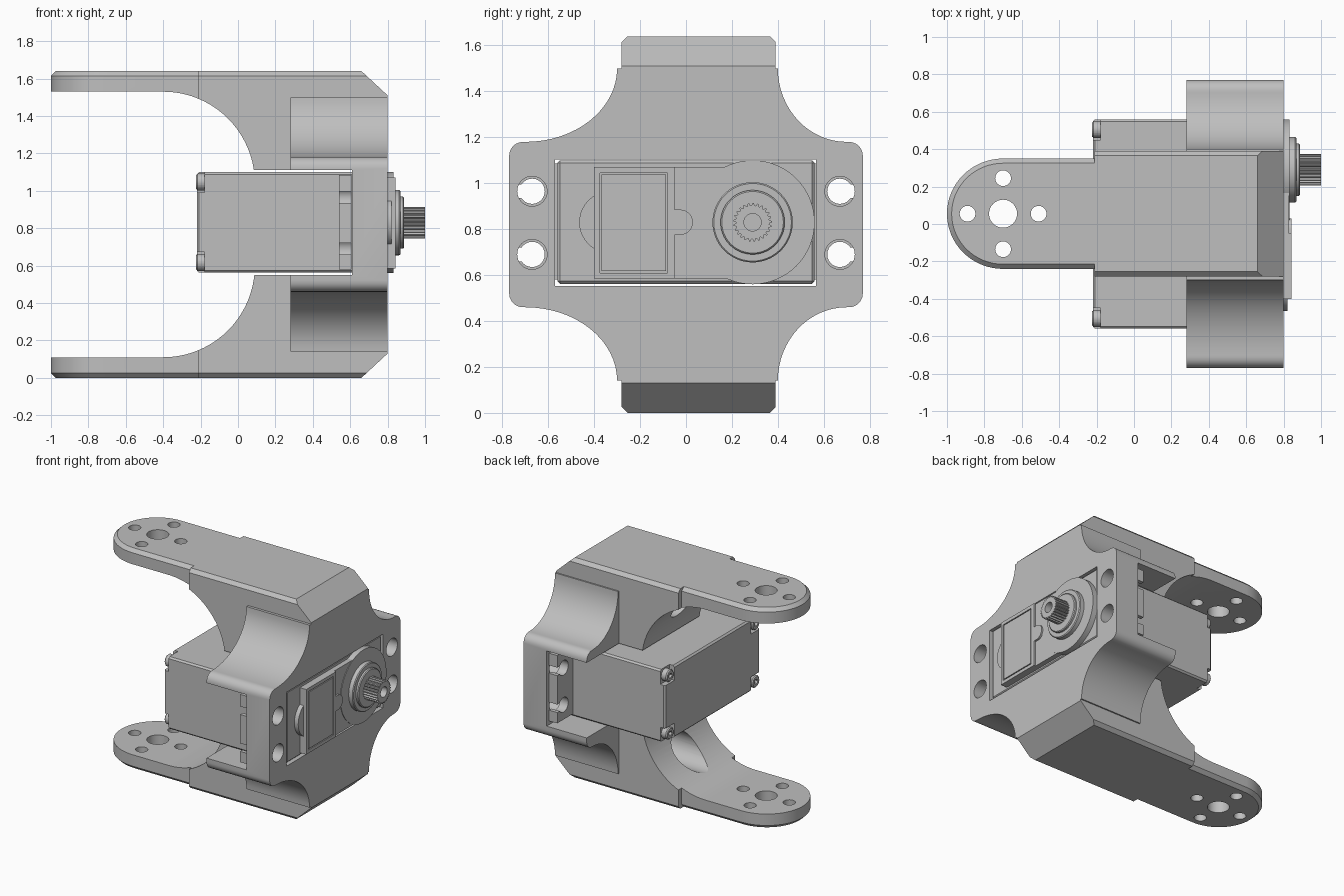
import bpy, bmesh, math
from mathutils import Vector

if "Cube" in bpy.data.objects:
    bpy.data.objects.remove(bpy.data.objects["Cube"], do_unlink=True)

GREY = (0.52, 0.52, 0.52, 1.0)
grey = bpy.data.materials.new("plain_grey")
grey.use_nodes = True
grey.diffuse_color = GREY
for node in grey.node_tree.nodes:
    if node.type == 'BSDF_PRINCIPLED':
        node.inputs["Base Color"].default_value = GREY

MID = 0.82       # height of the mirror plane
TOP = 2 * MID
ARM_Y = 0.055    # centre line of the arms
SHAFT_Y = 0.29   # centre line of the output shaft
parts = []


def arc(cx, cy, rx, ry, start, end, steps=16):
    angles = [math.radians(start + (end - start) * i / steps) for i in range(steps + 1)]
    return [(cx + rx * math.cos(a), cy + ry * math.sin(a)) for a in angles]


def circle(cx, cy, r, steps=40):
    return arc(cx, cy, r, r, 0, 360, steps)[:-1]


def rect(a0, a1, b0, b1):
    return [(a0, b0), (a1, b0), (a1, b1), (a0, b1)]


def prism(name, points, axis, lo, hi, bevel=0.0, rule=None):
    """Extrude a flat outline along an axis; bevel the edges chosen by the rule."""
    place = {'x': lambda p, d: (d, p[0], p[1]),
             'y': lambda p, d: (p[0], d, p[1]),
             'z': lambda p, d: (p[0], p[1], d)}[axis]
    bm = bmesh.new()
    face = bm.faces.new([bm.verts.new(place(p, lo)) for p in points])
    out = bmesh.ops.extrude_face_region(bm, geom=[face])
    new = [v for v in out["geom"] if isinstance(v, bmesh.types.BMVert)]
    bmesh.ops.translate(bm, verts=new, vec=Vector(place((0, 0), hi - lo)))
    bmesh.ops.recalc_face_normals(bm, faces=bm.faces)
    if bevel:
        edges = [e for e in bm.edges if rule is None or rule(e.verts[0].co, e.verts[1].co)]
        bmesh.ops.bevel(bm, geom=edges, offset=bevel, segments=1, affect='EDGES')
        bmesh.ops.recalc_face_normals(bm, faces=bm.faces)
    mesh = bpy.data.meshes.new(name)
    bm.to_mesh(mesh)
    bm.free()
    mesh.materials.append(grey)
    obj = bpy.data.objects.new(name, mesh)
    bpy.context.collection.objects.link(obj)
    parts.append(obj)
    return obj


def combine(obj, other, operation='DIFFERENCE'):
    """Boolean the other object into obj, then drop it."""
    mod = obj.modifiers.new("shape", 'BOOLEAN')
    mod.operation, mod.solver, mod.object = operation, 'EXACT', other
    bpy.context.view_layer.update()
    graph = bpy.context.evaluated_depsgraph_get()
    mesh = bpy.data.meshes.new_from_object(obj.evaluated_get(graph))
    obj.modifiers.clear()
    obj.data = mesh
    parts.remove(other)
    bpy.data.objects.remove(other, do_unlink=True)


def outer(a, b):
    return abs(a.z - b.z) < 1e-4 and (a.z < 1e-4 or a.z > TOP - 1e-4)


# Bracket core, with chamfered long edges
core = [(-0.21, 0), (0.66, 0), (0.8, 0.13), (0.8, TOP - 0.13), (0.66, TOP), (-0.21, TOP)]
bracket = prism("bracket", core, 'y', -0.28, 0.39, 0.025,
                lambda a, b: outer(a, b) and abs(a.y - b.y) < 1e-4)

# Side wings, swept into the core by concave curves
right = arc(0.70, 1.5, 0.30, 0.32, 180, 270) + arc(0.71, 1.12, 0.06, 0.06, 90, 0, 6)
left = arc(-0.70, 1.5, 0.40, 0.32, 0, -90) + arc(-0.71, 1.12, 0.06, 0.06, 90, 180, 6)


def flip(points):
    return [(y, TOP - z) for y, z in points]


wing = right + flip(right)[::-1] + flip(left) + left[::-1]
combine(bracket, prism("wings", wing, 'x', 0.28, 0.8), 'UNION')

# Rounded arms above and below
tongue = arc(-0.7, ARM_Y, 0.3, 0.295, 90, 270, 32) + [(-0.15, ARM_Y - 0.295), (-0.15, ARM_Y + 0.295)]
for lo, hi in ((0, 0.3), (TOP - 0.3, TOP)):
    combine(bracket, prism("arm", tongue, 'z', lo, hi, 0.025, outer), 'UNION')

# Open space between the arms
gap = ([(-1.2, 0.11)] + arc(-0.4, 0.60, 0.49, 0.49, -90, 0, 20)
       + arc(-0.4, TOP - 0.60, 0.49, 0.49, 0, 90, 20) + [(-1.2, TOP - 0.11)])
combine(bracket, prism("arm_gap", gap, 'y', -1, 1))

# Pocket behind the flange and window through it
combine(bracket, prism("pocket", rect(-1, 1, 0.55, 1.11), 'x', -0.5, 0.61))
combine(bracket, prism("window", rect(-0.57, 0.565, 0.553, 1.103), 'x', 0.5, 1))

# Recesses in the curved inner wall
for z in (0.27, TOP - 0.27):
    combine(bracket, prism("recess", circle(ARM_Y, z, 0.12), 'x', -0.5, 0.2))

# Bolt holes in the flange
for y in (-0.67, 0.67):
    for z in (0.69, 0.965):
        combine(bracket, prism("flange_hole", circle(y, z, 0.065, 32), 'x', 0.5, 1))

# Bolt holes in the arms
spots = [(0, 0, 0.075)] + [(dx, dy, 0.042) for dx, dy in ((0.19, 0), (-0.19, 0), (0, 0.19), (0, -0.19))]
for dx, dy, r in spots:
    combine(bracket, prism("arm_hole", circle(-0.7 + dx, ARM_Y + dy, r, 32), 'z', -1, 2))

# Motor case with notched rear corners and a screw in each
case = prism("motor_case", rect(-0.56, 0.56, 0.562, 1.1), 'x', -0.22, 0.79, 0.012)
for sy in (-1, 1):
    for sz in (-1, 1):
        cy, cz = 0.505 * sy, 0.832 + 0.215 * sz
        ys, zs = sorted((0.45 * sy, 0.6 * sy)), sorted((0.16 * sz, 0.4 * sz))
        notch = rect(ys[0], ys[1], 0.832 + zs[0], 0.832 + zs[1])
        combine(case, prism("notch", notch, 'x', -0.3, -0.18))
        screw = prism("case_screw", circle(cy, cz, 0.045, 24), 'x', -0.225, -0.15, 0.008)
        combine(screw, prism("socket", circle(cy, cz, 0.02, 6), 'x', -0.3, -0.205))

# Mounting ears with open slots
for side in (-1, 1):
    ys = sorted((0.5 * side, 0.745 * side))
    ear = prism("mounting_ear", rect(ys[0], ys[1], 0.58, 1.085), 'x', 0.54, 0.607)
    for z in (0.69, 0.965):
        combine(ear, prism("slot", circle(0.67 * side, z, 0.055, 24), 'x', 0.4, 0.7))
        mouth = sorted((0.67 * side, 0.9 * side))
        combine(ear, prism("mouth", rect(mouth[0], mouth[1], z - 0.03, z + 0.03), 'x', 0.4, 0.7))

# Raised gear cover
prism("gear_cover", rect(-0.40, SHAFT_Y, 0.585, 1.07), 'x', 0.75, 0.828)
prism("cover_end", circle(-0.33, 0.83, 0.135), 'x', 0.75, 0.822)
prism("gear_disc", circle(SHAFT_Y, 0.83, 0.27, 64), 'x', 0.75, 0.832)
panel = prism("cover_panel", rect(-0.40, -0.05, 0.585, 1.07), 'x', 0.75, 0.843)
combine(panel, prism("groove", rect(-0.375, -0.08, 0.61, 1.045), 'x', 0.835, 0.9))
prism("panel_plate", rect(-0.368, -0.087, 0.617, 1.038), 'x', 0.8, 0.843)
prism("panel_tab", rect(-0.06, -0.025, 0.775, 0.885) [:2] + arc(-0.025, 0.83, 0.055, 0.055, -80, 80, 12)
      + [(-0.025, 0.885), (-0.06, 0.885)], 'x', 0.8, 0.843)

# Stepped collar
prism("collar", circle(SHAFT_Y, 0.83, 0.175, 48), 'x', 0.8, 0.868, 0.006)
prism("collar_ring", circle(SHAFT_Y, 0.83, 0.14, 48), 'x', 0.8, 0.887, 0.006)

# Splined output shaft with a screw hole
TEETH = 25
spline = []
for i in range(TEETH * 4):
    r = 0.084 if i % 4 < 2 else 0.073
    a = 2 * math.pi * i / (TEETH * 4)
    spline.append((SHAFT_Y + r * math.cos(a), 0.83 + r * math.sin(a)))
shaft = prism("output_shaft", spline, 'x', 0.86, 1.0)
combine(shaft, prism("shaft_hole", circle(SHAFT_Y, 0.83, 0.038, 24), 'x', 0.92, 1.1))

# Smooth the curved walls, keep the edges sharp
bpy.ops.object.select_all(action='DESELECT')
for obj in parts:
    obj.select_set(True)
bpy.context.view_layer.objects.active = bracket
bpy.ops.object.shade_smooth_by_angle(angle=math.radians(25))
